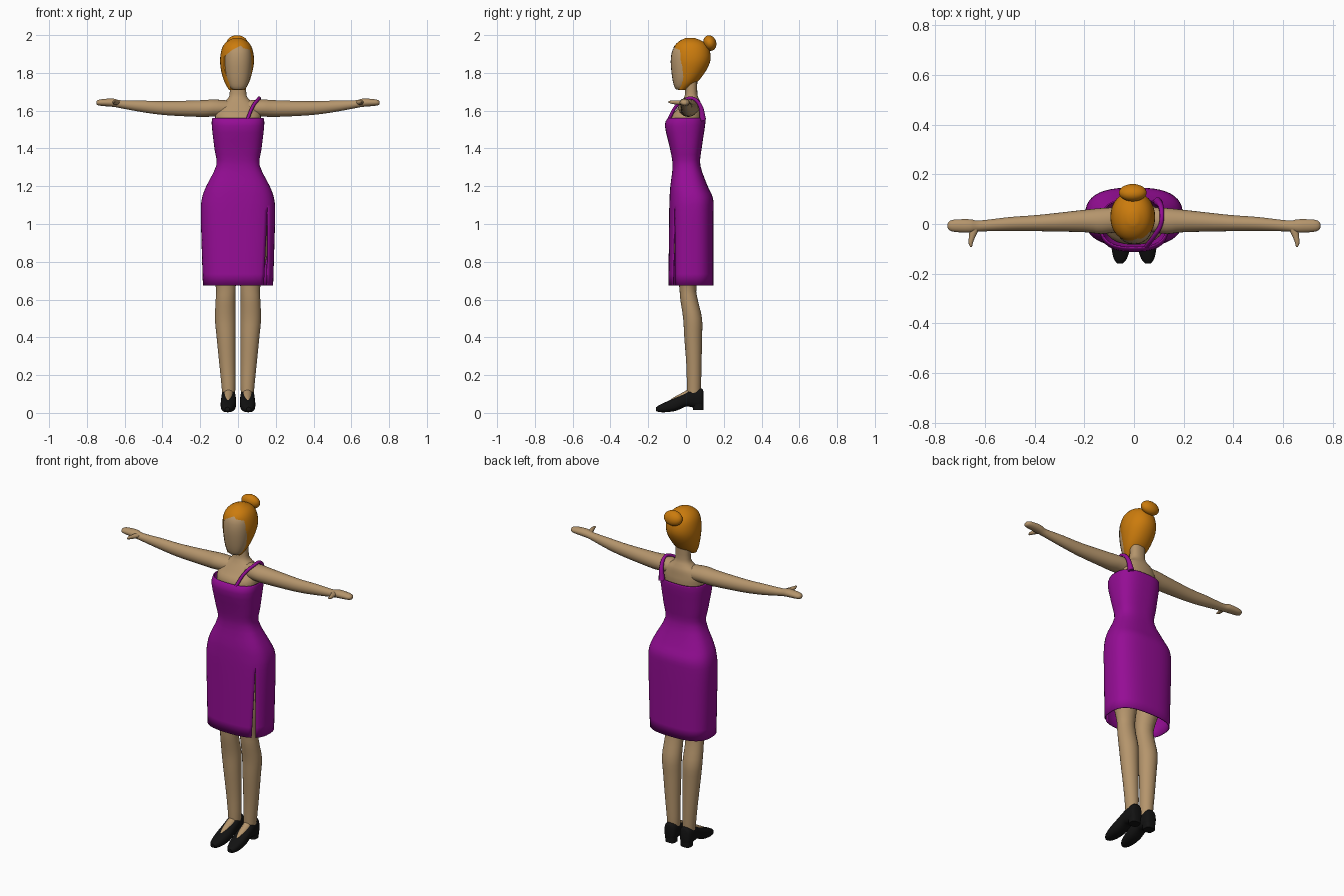
import bpy, bmesh, math
from mathutils import Vector

cube = bpy.data.objects.get("Cube")
if cube:
    bpy.data.objects.remove(cube, do_unlink=True)


def material(name, color):
    m = bpy.data.materials.new(name)
    m.use_nodes = True
    m.diffuse_color = (*color, 1)
    bsdf = m.node_tree.nodes["Principled BSDF"]
    bsdf.inputs["Base Color"].default_value = (*color, 1)
    bsdf.inputs["Roughness"].default_value = 0.7
    return m


SKIN = material("skin", (0.46, 0.30, 0.15))
HAIR = material("ginger hair", (0.60, 0.20, 0.004))
PURPLE = material("purple cloth", (0.30, 0.004, 0.30))
BLACK = material("black leather", (0.006, 0.006, 0.006))
parts = []


def add_object(name, bm, mat):
    bmesh.ops.recalc_face_normals(bm, faces=bm.faces)
    mesh = bpy.data.meshes.new(name)
    bm.to_mesh(mesh)
    bm.free()
    mesh.materials.append(mat)
    obj = bpy.data.objects.new(name, mesh)
    bpy.context.collection.objects.link(obj)
    parts.append(obj)
    return obj


def refine(rings, steps):
    """Catmull-Rom interpolation between the key rings."""
    keys = [Vector(r) for r in rings]
    keys = [keys[0]] + keys + [keys[-1]]
    out = []
    for a, b, c, d in zip(keys, keys[1:], keys[2:], keys[3:]):
        for i in range(steps):
            t = i / steps
            out.append(0.5 * (2 * b + (c - a) * t + (2 * a - 5 * b + 4 * c - d) * t * t
                              + (3 * b - a - 3 * c + d) * t ** 3))
    return out + [keys[-1]]


def loft(name, rings, mat, axis="z", power=2.0, sides=24, steps=3,
         caps=True, mirror=False, start=0.0, gap=lambda t: 0.0):
    """Skin over rings (t, u, v, ru, rv) set out along an axis; gap opens a slit."""
    place = {"z": lambda t, u, v: (u, v, t),
             "x": lambda t, u, v: (t, u, v),
             "y": lambda t, u, v: (u, t, v)}[axis]

    def bend(w):
        return math.copysign(abs(w) ** (2 / power), w)

    bm = bmesh.new()
    rows = []
    for t, u, v, ru, rv in refine(rings, steps):
        g = gap(t)
        row = []
        for i in range(sides + 1):
            a = start + g + (math.tau - 2 * g) * i / sides
            row.append(bm.verts.new(place(t, u + ru * bend(math.cos(a)),
                                          v + rv * bend(math.sin(a)))))
        rows.append(row)
    for low, high in zip(rows, rows[1:]):
        for i in range(sides):
            bm.faces.new((low[i], low[i + 1], high[i + 1], high[i]))
    if caps:
        bm.faces.new(rows[0][:-1])
        bm.faces.new(rows[-1][:-1])
    bmesh.ops.remove_doubles(bm, verts=bm.verts, dist=1e-5)
    obj = add_object(name, bm, mat)
    if mirror:
        obj.modifiers.new("mirror", "MIRROR")
    return obj


def span(t, low, high, r, u=0.0):
    """Ring from its extent in the second direction."""
    return (t, u, (low + high) / 2, r, (high - low) / 2)


# Neck, shoulders and upper chest
loft("neck_and_chest", [
    span(1.46, -.08, .08, .115), span(1.56, -.082, .088, .122),
    span(1.60, -.055, .085, .115), span(1.635, -.03, .08, .092),
    span(1.66, -.015, .07, .058), span(1.69, -.005, .06, .044),
    span(1.77, -.005, .06, .044)], SKIN, power=2.3)

# Arms and hands
loft("arm", [
    (.05, .02, 1.612, .048, .042), (.13, .012, 1.614, .052, .045),
    (.20, .012, 1.611, .045, .044), (.38, .004, 1.613, .033, .037),
    (.50, 0, 1.622, .028, .031), (.62, -.008, 1.634, .022, .021),
    (.66, -.008, 1.642, .027, .022), (.72, -.007, 1.643, .025, .018),
    (.743, -.007, 1.642, .018, .013), (.75, -.007, 1.641, .007, .006)],
    SKIN, axis="x", mirror=True)
loft("thumb", [
    (-.005, .638, 1.642, .024, .012), (-.04, .648, 1.643, .015, .012),
    (-.075, .657, 1.645, .009, .009), (-.092, .655, 1.646, .004, .004)],
    SKIN, axis="y", sides=12, mirror=True)

# Legs
loft("leg", [
    (1.10, .085, .03, .08, .085), (.95, .086, .022, .083, .088),
    (.80, .078, .02, .07, .075), (.67, .065, .01, .053, .046),
    (.60, .066, .016, .052, .046), (.50, .067, .035, .055, .05),
    (.40, .063, .038, .05, .047), (.25, .056, .042, .042, .04),
    (.13, .05, .042, .036, .037), (.05, .05, .04, .03, .033)],
    SKIN, mirror=True)

# Shoes, with the bare instep showing in the opening
loft("shoe_upper", [
    span(.092, .04, .115, .018, .05), span(.08, .025, .13, .034, .05),
    span(.03, .03, .124, .038, .05), span(0, .034, .107, .039, .05),
    span(-.05, .012, .083, .041, .051), span(-.10, .004, .061, .037, .053),
    span(-.14, .004, .042, .026, .055), span(-.158, .01, .03, .012, .056)],
    BLACK, axis="y", power=2.6, mirror=True)
loft("shoe_heel", [
    span(.015, .036, .092, .03, .05), span(.06, .036, .092, .033, .05)],
    BLACK, power=3, steps=1, mirror=True)
loft("instep", [
    span(.03, .05, .138, .026, .05), span(0, .05, .118, .026, .05),
    span(-.04, .04, .096, .022, .051), span(-.075, .03, .076, .013, .052),
    span(-.09, .03, .062, .004, .052)], SKIN, axis="y", mirror=True)

# Fitted dress with a slit over the left thigh
dress = loft("dress", [
    span(.675, -.09, .143, .183), span(.90, -.088, .143, .19),
    span(1.07, -.086, .143, .194), span(1.14, -.084, .139, .187),
    span(1.20, -.08, .112, .165), span(1.31, -.068, .073, .112),
    span(1.40, -.082, .08, .122), span(1.52, -.109, .098, .136),
    span(1.56, -.093, .10, .133)],
    PURPLE, power=2.7, sides=44, caps=False, start=math.radians(-43),
    gap=lambda z: max(0, 1.08 - z) * 0.22)
shell = dress.modifiers.new("thickness", "SOLIDIFY")
shell.thickness = 0.006
shell.offset = 0

# Single strap over the left shoulder
curve = bpy.data.curves.new("strap", "CURVE")
curve.dimensions = "3D"
curve.bevel_depth = 0.009
curve.bevel_resolution = 2
curve.use_fill_caps = True
path = [(.05, -.09, 1.555, 1), (.08, -.05, 1.625, 1), (.108, 0, 1.661, 1),
        (.112, .035, 1.665, 1), (.108, .07, 1.635, 1.2), (.095, .09, 1.55, 2)]
line = curve.splines.new("BEZIER")
line.bezier_points.add(len(path) - 1)
for point, (x, y, z, radius) in zip(line.bezier_points, path):
    point.co = (x, y, z)
    point.radius = radius
    point.handle_left_type = point.handle_right_type = "AUTO"
curve.materials.append(PURPLE)
strap = bpy.data.objects.new("strap", curve)
bpy.context.collection.objects.link(strap)

# Head
loft("head", [
    span(1.712, -.052, -.012, .028), span(1.73, -.063, .01, .046),
    span(1.78, -.074, .06, .066), span(1.86, -.081, .09, .076),
    span(1.92, -.072, .09, .07), span(1.955, -.045, .07, .045)],
    SKIN, power=2.2)

# Hair, cut open around the face with an off-centre parting
hair = loft("hair", [
    span(1.71, -.05, 0, .042, -.006), span(1.75, -.06, .058, .065, -.006),
    span(1.81, -.066, .105, .083, -.006), span(1.87, -.073, .13, .09, -.005),
    span(1.93, -.068, .122, .08, -.005), span(1.965, -.04, .092, .056, -.004),
    span(1.985, -.002, .045, .018, -.004)], HAIR, power=2.1, sides=32)
outline = [(.015, 1.945), (.045, 1.915), (.066, 1.88), (.067, 1.80), (.056, 1.75),
           (.05, 1.68), (-.03, 1.68), (-.045, 1.74), (-.074, 1.82), (-.075, 1.885),
           (-.03, 1.922)]
bm = bmesh.new()
face = bm.faces.new([bm.verts.new((x, -.2, z)) for x, z in outline])
moved = bmesh.ops.extrude_face_region(bm, geom=[face])["geom"]
bmesh.ops.translate(bm, vec=(0, .165, 0),
                    verts=[v for v in moved if isinstance(v, bmesh.types.BMVert)])
cutter = add_object("face_opening_cutter", bm, HAIR)
cutter.hide_render = True
parts.remove(cutter)
cut = hair.modifiers.new("face opening", "BOOLEAN")
cut.operation = "DIFFERENCE"
cut.solver = "EXACT"
cut.object = cutter
bpy.context.view_layer.objects.active = hair
bpy.ops.object.modifier_apply(modifier=cut.name)
bpy.data.objects.remove(cutter, do_unlink=True)

# Bun
bm = bmesh.new()
bmesh.ops.create_uvsphere(bm, u_segments=24, v_segments=14, radius=1)
bmesh.ops.scale(bm, vec=(.056, .034, .042), verts=bm.verts)
bun = add_object("bun", bm, HAIR)
bun.location = (-.005, .126, 1.958)
bun.rotation_euler.x = math.radians(20)

# Smooth shading with sharp edges kept
bpy.ops.object.select_all(action="DESELECT")
for obj in parts:
    obj.select_set(True)
bpy.context.view_layer.objects.active = dress
bpy.ops.object.shade_smooth_by_angle(angle=math.radians(40))
